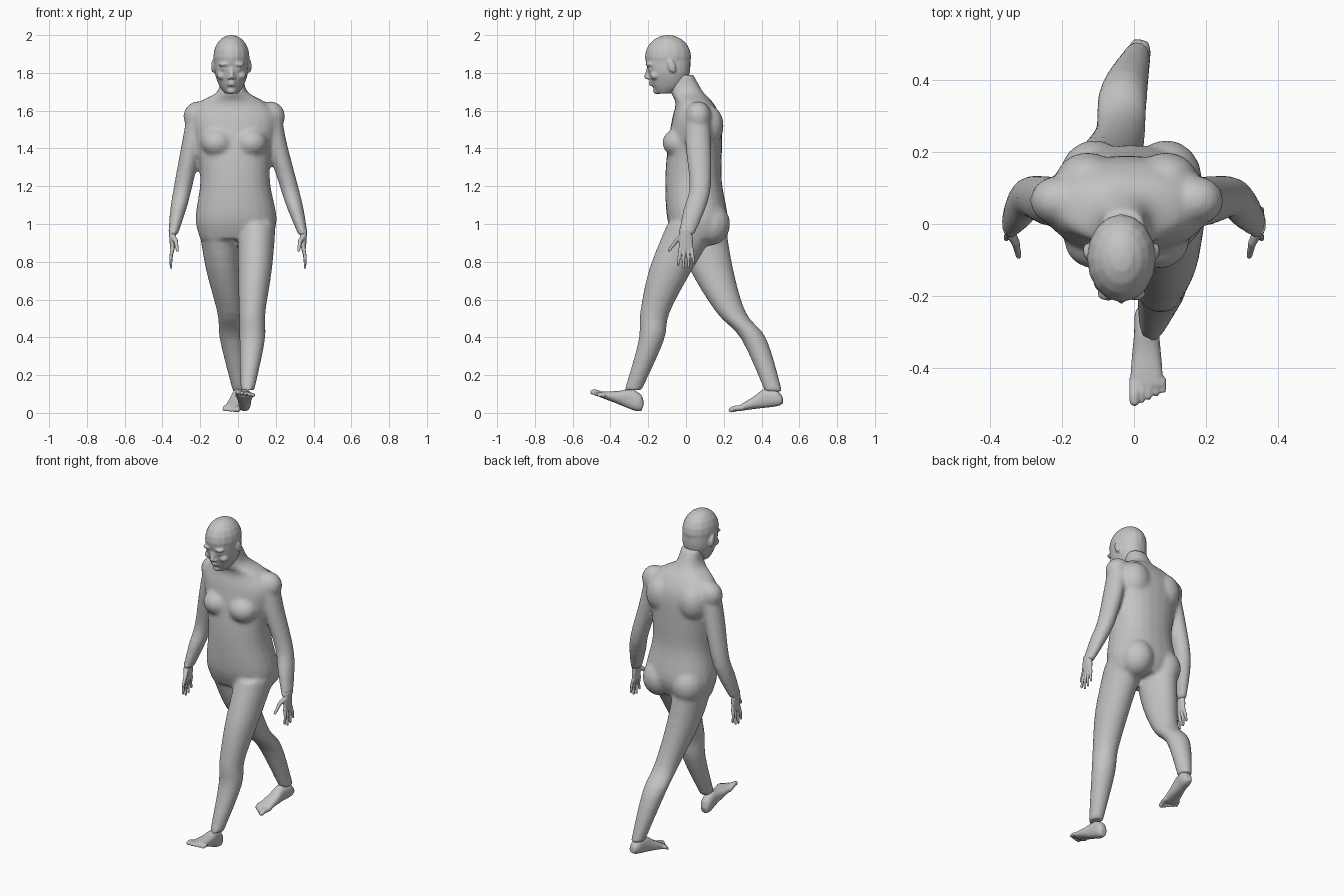
import bpy, bmesh, math
from mathutils import Vector, Matrix

cube = bpy.data.objects.get("Cube")
if cube:
    bpy.data.objects.remove(cube, do_unlink=True)

skin = bpy.data.materials.new("clay grey")
skin.use_nodes = True
GREY = (.55, .55, .55, 1)
skin.diffuse_color = GREY
skin.node_tree.nodes["Principled BSDF"].inputs["Base Color"].default_value = GREY


def spline(keys, steps=4):
    """Pass a smooth curve through every component of the key sections."""
    before = [keys[0]] + keys
    after = keys[2:] + [keys[-1]]
    for a, b, c, d in zip(before, keys, keys[1:], after):
        for step in range(steps):
            t = step / steps
            yield [q + t / 2 * (r - p + t * (2 * p - 5 * q + 4 * r - s
                                             + t * (3 * (q - r) + s - p)))
                   for p, q, r, s in zip(a, b, c, d)]
    yield keys[-1]


def loft(bm, keys, frame=Matrix(), power=2, sides=24):
    """Skin key sections given as x, y, z, half width, half depth."""
    loops = []
    for x, y, z, wide, deep in spline(keys):
        loop = []
        for i in range(sides):
            angle = math.tau * i / sides
            c, s = math.cos(angle), math.sin(angle)
            u = math.copysign(abs(c) ** (2 / power), c)
            v = math.copysign(abs(s) ** (2 / power), s)
            loop.append(bm.verts.new(frame @ Vector((x + u * wide, y + v * deep, z))))
        loops.append(loop)
    for low, high in zip(loops, loops[1:]):
        for i in range(sides):
            bm.faces.new((low[i - 1], low[i], high[i], high[i - 1]))
    bm.faces.new(loops[0])
    bm.faces.new(loops[-1])


def ball(bm, centre, radii, frame=Matrix(), tilt=0):
    matrix = (frame @ Matrix.Translation(centre) @ Matrix.Rotation(tilt, 4, 'X')
              @ Matrix.Diagonal((*radii, 1)))
    bmesh.ops.create_uvsphere(bm, u_segments=16, v_segments=10, radius=1, matrix=matrix)


def digit(bm, points, start, end, frame):
    """Rounded, tapering chain of segments for a finger or a toe."""
    points = [Vector(p) for p in points]
    last = len(points) - 1
    radii = [start + (end - start) * i / last for i in range(last + 1)]
    for p, r in zip(points, radii):
        ball(bm, p, (r, r, r), frame)
    for p, q, r, s in zip(points, points[1:], radii, radii[1:]):
        turn = (q - p).to_track_quat('Z', 'Y').to_matrix().to_4x4()
        bmesh.ops.create_cone(bm, cap_ends=True, segments=12, radius1=r, radius2=s,
                              depth=(q - p).length,
                              matrix=frame @ Matrix.Translation((p + q) / 2) @ turn)


def finish(bm, name, voxel, steps):
    """Fuse the overlapping pieces into one soft skin."""
    bmesh.ops.recalc_face_normals(bm, faces=bm.faces)
    mesh = bpy.data.meshes.new(name)
    bm.to_mesh(mesh)
    bm.free()
    mesh.materials.append(skin)
    obj = bpy.data.objects.new(name, mesh)
    bpy.context.collection.objects.link(obj)
    fuse = obj.modifiers.new("fuse", 'REMESH')
    fuse.mode = 'VOXEL'
    fuse.voxel_size = voxel
    fuse.use_smooth_shade = True
    soften = obj.modifiers.new("soften", 'SMOOTH')
    soften.factor = .5
    soften.iterations = steps


def limb(bm, path, girths):
    loft(bm, [(*point, *girth) for point, girth in zip(path, girths)])


# Torso and neck, from the crotch up
body = bmesh.new()
loft(body, [(-.01, .06, .92, .19, .12), (-.01, .06, 1.03, .215, .16),
            (-.015, .04, 1.22, .185, .15), (-.02, .045, 1.38, .195, .145),
            (-.02, .055, 1.55, .23, .13), (-.03, .045, 1.64, .18, .1),
            (-.03, .005, 1.7, .08, .085), (-.03, -.02, 1.79, .06, .06)], power=2.3)

# Legs share their girths; the left swings forward and the right trails
leg_girths = [(.1, .14), (.09, .115), (.07, .078), (.067, .067), (.037, .046)]
limb(body, [(.1, .04, 1), (.09, -.08, .76), (.075, -.165, .53),
            (.075, -.185, .38), (.05, -.28, .12)], leg_girths)
limb(body, [(-.11, .07, 1), (-.08, .135, .76), (-.04, .24, .53),
            (-.03, .36, .39), (.01, .465, .11)], leg_girths)

# Arms hang alike on both sides, with shoulder, chest and hip masses
arm_path = [(.19, .06, 1.58), (.225, .065, 1.42), (.28, .075, 1.2),
            (.31, .045, 1.08), (.345, 0, .94)]
arm_girths = [(.06, .065), (.055, .068), (.049, .057), (.043, .058), (.025, .043)]
LEAN = -.02
for side in (1, -1):
    limb(body, [(side * x + LEAN * min(1, 2 * (z - .94)), y, z) for x, y, z in arm_path],
         arm_girths)
    ball(body, (side * .19 + LEAN, .065, 1.57), (.08, .07, .08))
    ball(body, (side * .09 + LEAN, -.045, 1.43), (.085, .08, .075))
    ball(body, (side * .1 + LEAN / 2, .125, 1), (.1, .11, .115))
    ball(body, (side * .11 + LEAN, .12, 1.52), (.09, .08, .11))
finish(body, "body", .012, 5)

# Head: cranium, jaw and facial features around the middle line
MID = -.035
head = bmesh.new()
ball(head, (MID, -.095, 1.885), (.096, .123, .116))
loft(head, [(MID, -.115, 1.69, .035, .035), (MID, -.095, 1.73, .063, .083),
            (MID, -.09, 1.8, .088, .11), (MID, -.095, 1.88, .09, .118)], power=2.2)
bridge, tip = (MID, -.195, 1.83), (MID, -.208, 1.78)
digit(head, [bridge, tip], .011, .014, Matrix())
for height, width in ((1.75, .026), (1.737, .022)):
    ball(head, (MID, -.18, height), (width, .017, .007))
ball(head, (MID, -.152, 1.705), (.026, .024, .018))
for side in (1, -1):
    brow, lid, cheek, nostril, ear = (MID + side * w for w in (.038, .036, .05, .014, .098))
    ball(head, (brow, -.193, 1.845), (.032, .022, .011))
    ball(head, (lid, -.185, 1.82), (.018, .017, .01))
    ball(head, (cheek, -.163, 1.785), (.028, .027, .022))
    ball(head, (nostril, -.2, 1.772), (.01, .01, .008))
    ball(head, (ear, -.075, 1.835), (.009, .02, .036), tilt=.3)
finish(head, "head", .0065, 3)

# Hands: local axes run outward, forward and down from the wrist
for side, name in ((1, "left_hand"), (-1, "right_hand")):
    frame = Matrix.Translation((side * .347, 0, .955)) @ Matrix.Diagonal((side, -1, -1, 1))
    hand = bmesh.new()
    loft(hand, [(0, 0, -.02, .02, .03), (0, 0, .05, .015, .037), (0, 0, .095, .011, .036)],
         frame, power=2.5)
    for k, length in enumerate((.075, .092, .086, .066)):
        knuckle = .03 - .02 * k
        spread = knuckle * 1.4
        digit(hand, [(0, knuckle, .085), (.008, (knuckle + spread) / 2, .09 + length / 2),
                     (.008, spread, .095 + length)], .0105, .007, frame)
    digit(hand, [(0, .02, .02), (-.018, .052, .045), (-.026, .09, .095)], .016, .008, frame)
    finish(hand, name, .0045, 3)


# Feet: local axes run outward, upward and forward from the heel
def foot(name, heel, toe, side):
    forward = (Vector(toe) - Vector(heel)).normalized()
    out = Vector((side, 0, 0))
    out = (out - forward * out.dot(forward)).normalized()
    up = forward.cross(out) * side
    frame = Matrix((out, up, forward)).transposed().to_4x4()
    frame.translation = heel
    bm = bmesh.new()
    loft(bm, [(0, .03, 0, .02, .02), (0, .045, .03, .033, .045), (0, .05, .09, .035, .05),
              (0, .035, .15, .041, .033), (0, .017, .235, .048, .015)], frame, power=2.3)
    for k in range(5):
        across = -.034 + .02 * k
        length = .29 - .01 * k
        radius = .009 if k else .014
        digit(bm, [(across, .018, .215), (across, .02, length - .03),
                   (across, radius, length - radius)], radius * 1.1, radius, frame)
    finish(bm, name, .0055, 3)


foot("left_foot", (.035, -.24, 0), (.035, -.52, .105), 1)
foot("right_foot", (.02, .515, .04), (-.04, .23, 0), -1)
